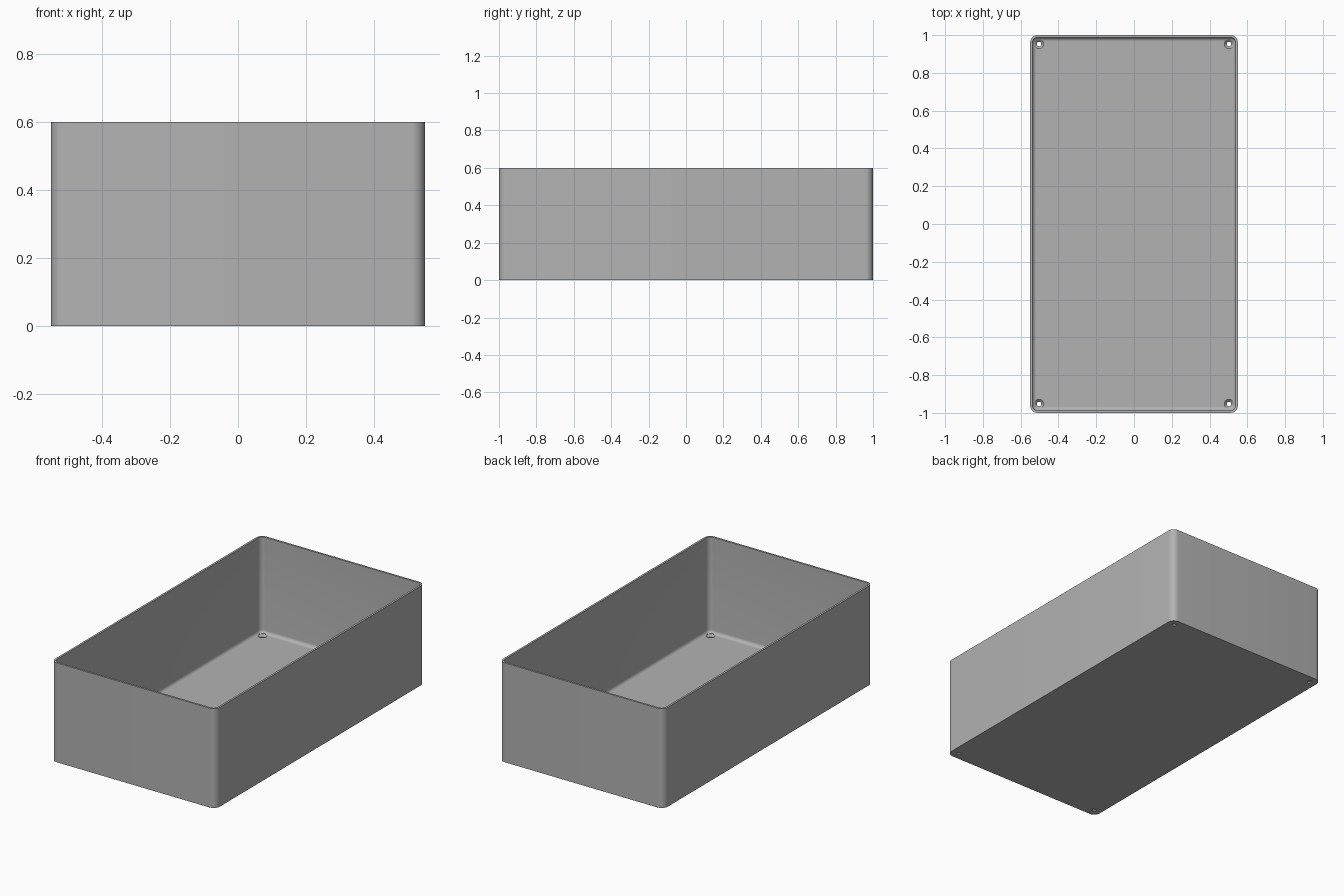
import bpy, bmesh, math

cube = bpy.data.objects.get("Cube")
if cube:
    bpy.data.objects.remove(cube, do_unlink=True)

HALF_X, HALF_Y, HEIGHT = 0.55, 1.0, 0.6
CORNER, WALL, FLOOR, FILLET = 0.04, 0.012, 0.02, 0.02
CORNER_STEPS, FILLET_STEPS = 10, 6

grey = bpy.data.materials.new("plain grey")
grey.use_nodes = True
colour = (0.45, 0.45, 0.45, 1)
grey.diffuse_color = colour
grey.node_tree.nodes["Principled BSDF"].inputs["Base Color"].default_value = colour


def make_object(name, bm):
    bmesh.ops.recalc_face_normals(bm, faces=bm.faces)
    mesh = bpy.data.meshes.new(name)
    bm.to_mesh(mesh)
    bm.free()
    mesh.materials.append(grey)
    obj = bpy.data.objects.new(name, mesh)
    bpy.context.collection.objects.link(obj)
    return obj


def loft(bm, rings):
    """Bridge closed rings of points and cap both ends."""
    loops = [[bm.verts.new(p) for p in ring] for ring in rings]
    for a, b in zip(loops, loops[1:]):
        for i in range(len(a)):
            j = (i + 1) % len(a)
            bm.faces.new((a[i], a[j], b[j], b[i]))
    bm.faces.new(loops[0])
    bm.faces.new(loops[-1])


def rounded_ring(inset, z):
    """Rounded rectangle, offset inward from the outer wall."""
    r = CORNER - inset
    points = []
    for quarter, (sx, sy) in enumerate([(1, 1), (-1, 1), (-1, -1), (1, -1)]):
        for k in range(CORNER_STEPS + 1):
            a = (quarter + k / CORNER_STEPS) * math.pi / 2
            points.append((sx * (HALF_X - CORNER) + r * math.cos(a),
                           sy * (HALF_Y - CORNER) + r * math.sin(a), z))
    return points


# Open tray: outer wall, rim, inner wall, floor fillet and floor
rings = [rounded_ring(0, 0), rounded_ring(0, HEIGHT), rounded_ring(WALL, HEIGHT)]
for k in range(FILLET_STEPS + 1):
    a = k / FILLET_STEPS * math.pi / 2
    rings.append(rounded_ring(WALL + FILLET * (1 - math.cos(a)),
                              FLOOR + FILLET * (1 - math.sin(a))))
bm = bmesh.new()
loft(bm, rings)
tray = make_object("tray", bm)

# Countersunk screw holes in the four floor corners
profile = [(0.012, -0.02), (0.012, 0.008), (0.025, FLOOR), (0.025, 0.06)]
bm = bmesh.new()
for sx in (-1, 1):
    for sy in (-1, 1):
        loft(bm, [[(sx * 0.503 + r * math.cos(k * math.pi / 12),
                    sy * 0.953 + r * math.sin(k * math.pi / 12), z)
                   for k in range(24)] for r, z in profile])
cutter = make_object("screw_hole_cutter", bm)
cutter.hide_render = True
cutter.hide_set(True)

cut = tray.modifiers.new("screw holes", "BOOLEAN")
cut.operation = "DIFFERENCE"
cut.solver = "EXACT"
cut.object = cutter

bpy.context.view_layer.objects.active = tray
tray.select_set(True)
bpy.ops.object.modifier_apply(modifier=cut.name)
bpy.data.objects.remove(cutter, do_unlink=True)
bpy.ops.object.shade_smooth_by_angle(angle=math.radians(30))
